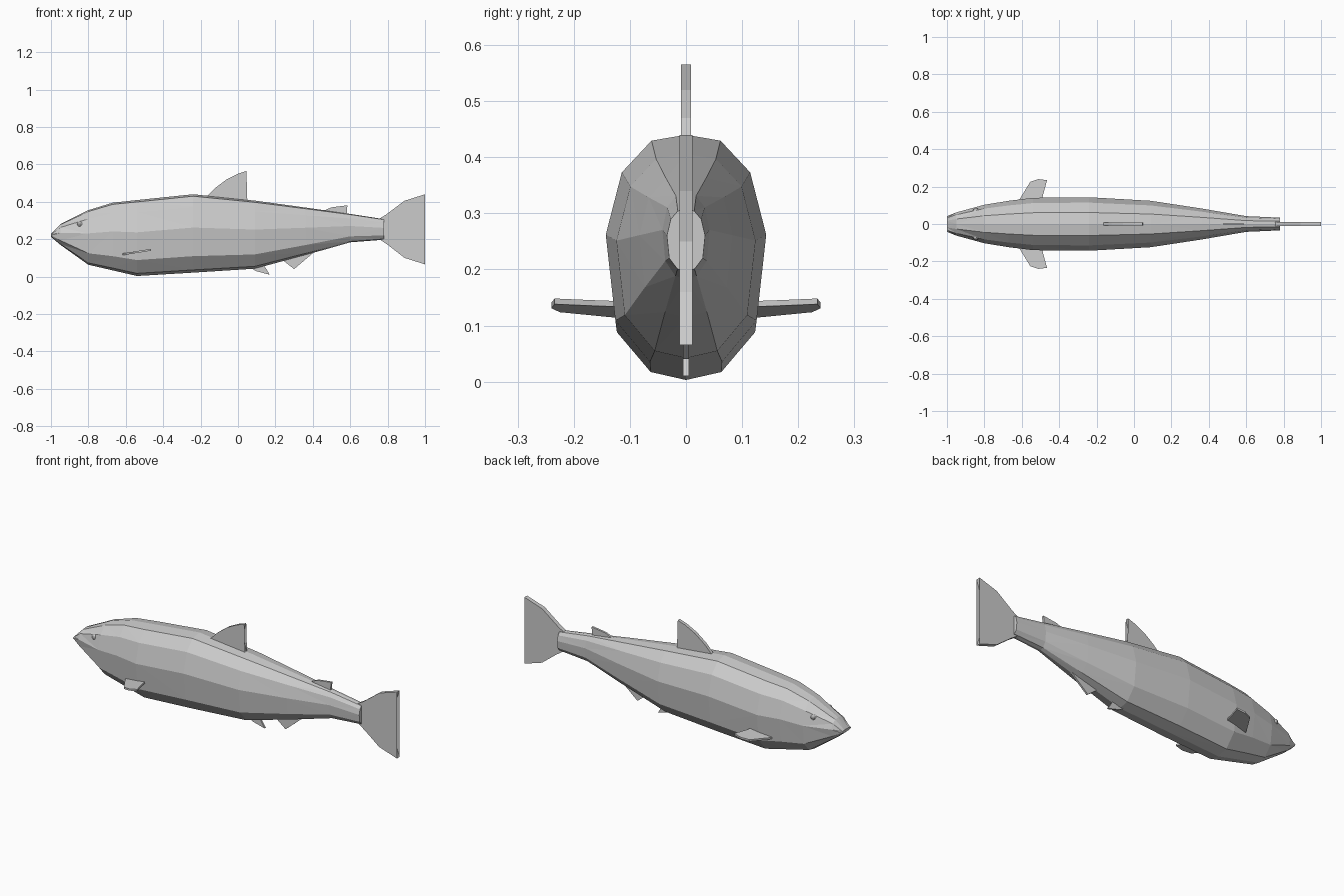
import bpy, bmesh
from mathutils import Vector

if "Cube" in bpy.data.objects:
    bpy.data.objects.remove(bpy.data.objects["Cube"])


def finish(name, bm):
    bmesh.ops.recalc_face_normals(bm, faces=bm.faces)
    mesh = bpy.data.meshes.new(name)
    bm.to_mesh(mesh)
    bm.free()
    obj = bpy.data.objects.new(name, mesh)
    bpy.context.collection.objects.link(obj)
    return obj


# Lofted faceted body: x, bottom z, top z, half width
stations = [
    (-1.0, 0.212, 0.228, 0.042),
    (-0.95, 0.17, 0.28, 0.062),
    (-0.80, 0.063, 0.355, 0.103),
    (-0.67, 0.033, 0.395, 0.124),
    (-0.54, 0.003, 0.409, 0.140),
    (-0.24, 0.021, 0.44, 0.143),
    (0.09, 0.042, 0.406, 0.124),
    (0.36, 0.115, 0.369, 0.083),
    (0.60, 0.183, 0.335, 0.042),
    (0.78, 0.197, 0.307, 0.034),
]
half = [(0.43, 0.95), (0.80, 0.68), (1.0, 0.15), (0.88, -0.58), (0.45, -0.93)]
section = [(0, 1)] + half + [(0, -1)] + [(-y, z) for y, z in reversed(half)]

bm = bmesh.new()
rings = []
for x, lo, hi, w in stations:
    mid, h = (lo + hi) / 2, (hi - lo) / 2
    rings.append([bm.verts.new((x, w * y, mid + h * z)) for y, z in section])
n = len(section)
for a, b in zip(rings, rings[1:]):
    for i in range(n):
        bm.faces.new((a[i], a[(i + 1) % n], b[(i + 1) % n], b[i]))
bm.faces.new(rings[0])
bm.faces.new(rings[-1])
bmesh.ops.triangulate(bm, faces=[f for f in bm.faces if len(f.verts) == 4])
finish("body", bm)


def plate(name, points, offset):
    """Extrude an outline of 3D points both ways along offset."""
    bm = bmesh.new()
    d = Vector(offset)
    a = [bm.verts.new(Vector(p) - d) for p in points]
    b = [bm.verts.new(Vector(p) + d) for p in points]
    bm.faces.new(a)
    bm.faces.new(b)
    for i in range(len(points)):
        j = (i + 1) % len(points)
        bm.faces.new((a[i], a[j], b[j], b[i]))
    bmesh.ops.triangulate(bm, faces=[f for f in bm.faces if len(f.verts) > 4])
    return finish(name, bm)


# Upright fins on the centre line: outline in x and z, half thickness
fins = {
    "dorsal_fin": ([(-0.17, 0.425), (-0.12, 0.475), (-0.06, 0.52), (0, 0.55), (0.045, 0.565),
                    (0.032, 0.52), (0.03, 0.47), (0.05, 0.40)], 0.009),
    "adipose_fin": ([(0.44, 0.345), (0.50, 0.37), (0.585, 0.381), (0.58, 0.325)], 0.006),
    "tail_fin": ([(0.74, 0.30), (0.79, 0.33), (0.89, 0.405), (1, 0.44), (0.965, 0.34),
                  (0.95, 0.25), (0.965, 0.16), (1, 0.065), (0.89, 0.10), (0.80, 0.17),
                  (0.74, 0.21)], 0.012),
    "pelvic_fin": ([(0.05, 0.055), (0.10, 0.028), (0.17, 0.01), (0.13, 0.075)], 0.005),
    "anal_fin": ([(0.23, 0.095), (0.30, 0.04), (0.43, 0.15)], 0.005),
}
for name, (outline, t) in fins.items():
    plate(name, [(x, 0, z) for x, z in outline], (0, t, 0))

# Paired side fins and eyes
for side, s in (("left", 1), ("right", -1)):
    outline = [(-0.63, 0.09), (-0.61, 0.135), (-0.555, 0.225), (-0.51, 0.24),
               (-0.465, 0.234), (-0.485, 0.16), (-0.50, 0.09)]
    plate(side + "_pectoral_fin",
          [(x, s * y, 0.14 + 0.16 * (x + 0.485)) for x, y in outline], (0, 0, 0.005))
    bpy.ops.mesh.primitive_uv_sphere_add(segments=8, ring_count=6, radius=0.016,
                                         location=(-0.845, s * 0.07, 0.28))
    bpy.context.object.name = side + "_eye"
